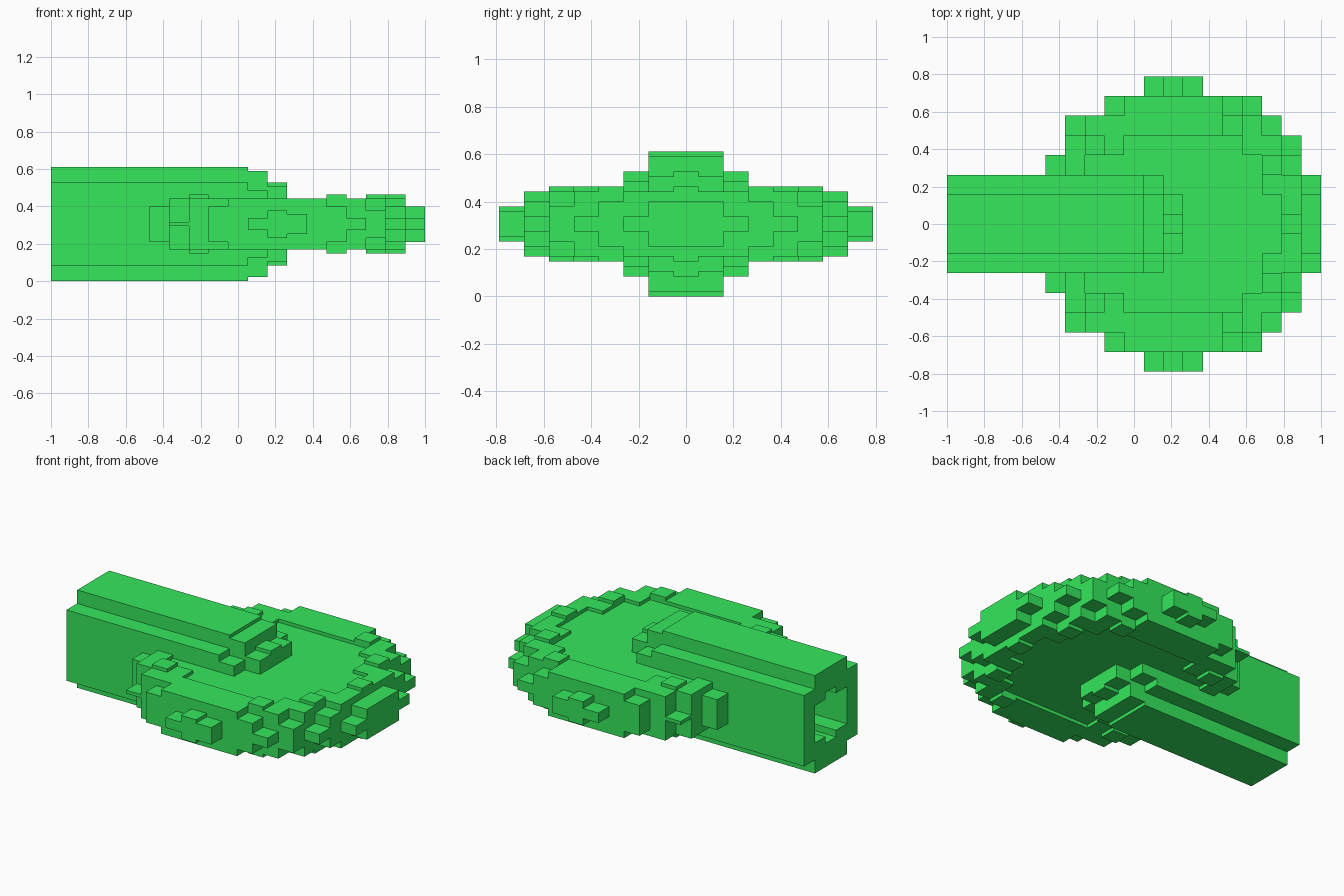
import bpy, bmesh
from mathutils import Vector

if "Cube" in bpy.data.objects:
    bpy.data.objects.remove(bpy.data.objects["Cube"])

U = 2 / 19          # cell size in plan
V = U / 5           # cell height
ZC = 14.5 * V       # mid height, the model mirrors above and below it

green = bpy.data.materials.new("green")
green.diffuse_color = (0.036, 0.82, 0.11, 1)
green.use_nodes = True
green.node_tree.nodes["Principled BSDF"].inputs["Base Color"].default_value = green.diffuse_color


def half(n):
    return (n + 0.5) * V


def build(name, cells, around, inward=False):
    """Stepped solid: each plan cell is a column reaching equally up and down."""
    bm = bmesh.new()

    def quad(pts):
        bm.faces.new([bm.verts.new(p) for p in pts])

    def wall(c, d, lo, hi):
        p = c + d * U / 2
        t = Vector((-d.y, d.x, 0)) * U / 2
        a, b = Vector((0, 0, lo)), Vector((0, 0, hi))
        quad([p - t + a, p + t + a, p + t + b, p - t + b])

    for (i, j), n in cells.items():
        c = Vector((i * U, j * U, ZC))
        h, r = half(n), U / 2
        ring = [(-r, -r), (r, -r), (r, r), (-r, r)]
        quad([c + Vector((x, y, h)) for x, y in ring])
        quad([c + Vector((x, y, -h)) for x, y in reversed(ring)])
        for dx, dy in ((1, 0), (-1, 0), (0, 1), (0, -1)):
            d = Vector((dx, dy, 0))
            m = around.get((i + dx, j + dy))
            if m is None:
                wall(c, d, -h, h)
            elif m < n:
                wall(c, d, half(m), h)
                wall(c, d, -h, -half(m))
    bmesh.ops.remove_doubles(bm, verts=bm.verts, dist=1e-5)
    if inward:
        bmesh.ops.reverse_faces(bm, faces=bm.faces)
    bmesh.ops.dissolve_limit(bm, angle_limit=0.01, verts=bm.verts, edges=bm.edges)
    me = bpy.data.meshes.new(name)
    bm.to_mesh(me)
    bm.free()
    me.materials.append(green)
    ob = bpy.data.objects.new(name, me)
    bpy.context.collection.objects.link(ob)


# Round blade: flat middle, rim heights listed from the middle outwards
rim = {-4: (3, [4]), -3: (5, [6, 6, 0]), -2: (5, [7, 6]), -1: (6, [6, 6, 4]),
       0: (6, [6, 6]), 1: (7, [6, 6, 1]), 2: (7, [6, 6, 3]), 3: (7, [6, 6, 2]),
       4: (6, [6, 6]), 5: (6, [7, 4]), 6: (6, [6, 6, 1]), 7: (5, [6, 7, 6, 3]),
       8: (4, [7, 6, 6, 4, 1]), 9: (2, [4, 4, 1])}
blade = {}
for i, (edge, heights) in rim.items():
    for j in range(edge + 1):
        k = j - (edge + 1 - len(heights))
        blade[i, j] = blade[i, -j] = heights[k] if k >= 0 else 5

# Handle: long bar with a stepped nose running onto the blade
handle = {}
for i in range(-9, 3):
    profile = [14, 14, 10] if i < 1 else [13, 13, 8] if i == 1 else [10, 9]
    for j, n in enumerate(profile):
        handle[i, j] = handle[i, -j] = n
blade = {c: n for c, n in blade.items() if c not in handle}

# Cavity open at the handle's end
cavity = {(i, j): 7 if j == 0 else 5 for i in range(-9, 0) for j in (-1, 0, 1)}
mouth = {(-10, j): 7 if j == 0 else 5 for j in (-1, 0, 1)}

solid = {**blade, **handle, **mouth}
build("blade", blade, solid)
build("handle", handle, solid)
build("handle_cavity", cavity, {**cavity, **mouth}, inward=True)
